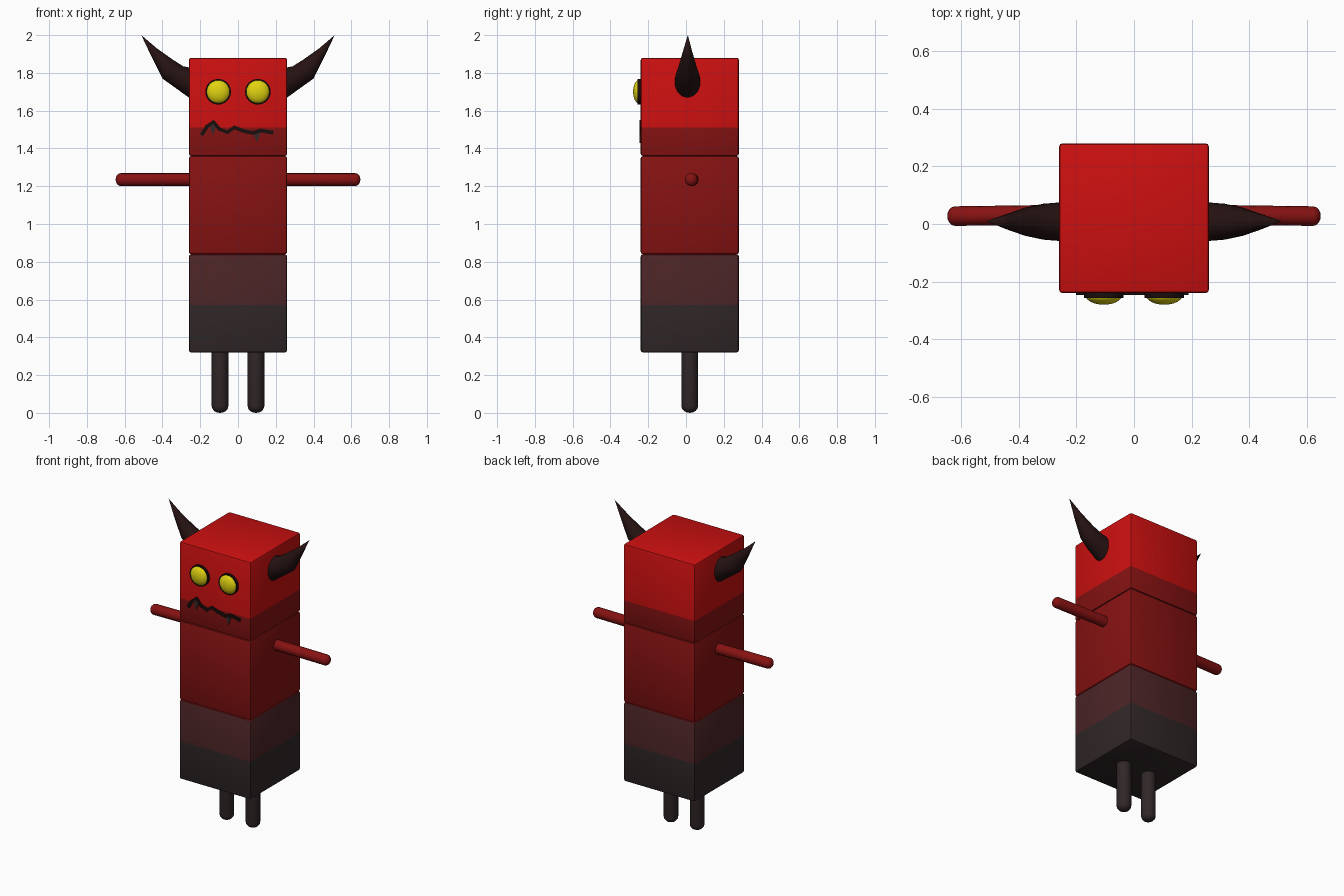
import bpy, bmesh, math
from mathutils import Vector, Matrix

if "Cube" in bpy.data.objects:
    bpy.data.objects.remove(bpy.data.objects["Cube"])


def material(name, rgb):
    m = bpy.data.materials.new(name)
    m.diffuse_color = (*rgb, 1)
    m.use_nodes = True
    m.node_tree.nodes["Principled BSDF"].inputs["Base Color"].default_value = m.diffuse_color
    return m


RED = material("bright red", (0.60, 0.005, 0.005))
DARK_RED = material("dark red", (0.24, 0.006, 0.006))
MAROON = material("dull maroon", (0.072, 0.018, 0.020))
CHARCOAL = material("charcoal", (0.030, 0.020, 0.021))
HORN = material("horn brown", (0.019, 0.006, 0.006))
BLACK = material("black", (0.010, 0.004, 0.004))
YELLOW = material("yellow", (0.75, 0.65, 0.005))
TOOTH = material("tooth grey", (0.04, 0.02, 0.02))

CY = 0.02  # body centre line in y


def finish(bm, name, mats, angle=35):
    bmesh.ops.recalc_face_normals(bm, faces=bm.faces)
    me = bpy.data.meshes.new(name)
    bm.to_mesh(me)
    bm.free()
    for m in mats:
        me.materials.append(m)
    ob = bpy.data.objects.new(name, me)
    bpy.context.collection.objects.link(ob)
    bpy.ops.object.select_all(action='DESELECT')
    ob.select_set(True)
    bpy.context.view_layer.objects.active = ob
    bpy.ops.object.shade_smooth_by_angle(angle=math.radians(angle))
    return ob


def block(name, z, mats, rule, split=None):
    """Bevelled cube with its base at z, coloured by face height."""
    bm = bmesh.new()
    bmesh.ops.create_cube(bm, size=0.52, matrix=Matrix.Translation((0, CY, z + 0.26)))
    bmesh.ops.bevel(bm, geom=bm.edges[:], offset=0.012, segments=2, profile=0.5, affect='EDGES')
    if split:
        bmesh.ops.bisect_plane(bm, geom=bm.verts[:] + bm.edges[:] + bm.faces[:],
                               plane_co=(0, 0, split), plane_no=(0, 0, 1))
    for f in bm.faces:
        f.material_index = rule(f.calc_center_median().z)
    return finish(bm, name, mats, 30)


def limb(name, start, end, radius, mat):
    """Round rod from start, rounded off at end."""
    a, b = Vector(start), Vector(end)
    d = b - a
    rot = d.to_track_quat('Z', 'Y').to_matrix().to_4x4()
    bm = bmesh.new()
    n = 16
    rings = [(0, radius), (d.length - radius * 0.8, radius)]
    rings += [(d.length - radius * 0.8 * (1 - math.sin(t)), radius * math.cos(t))
              for t in (0.4, 0.8, 1.2)]
    loops = [[bm.verts.new((r * math.cos(2 * math.pi * i / n), r * math.sin(2 * math.pi * i / n), h))
              for i in range(n)] for h, r in rings]
    for p, q in zip(loops, loops[1:]):
        for i in range(n):
            bm.faces.new((p[i], p[(i + 1) % n], q[(i + 1) % n], q[i]))
    bm.faces.new(loops[0])
    tip = bm.verts.new((0, 0, d.length))
    for i in range(n):
        bm.faces.new((loops[-1][i], loops[-1][(i + 1) % n], tip))
    bm.transform(Matrix.Translation(a) @ rot)
    return finish(bm, name, [mat], 50)


def horn(name, s):
    """Curved horn: rings between lower and upper outline points, with a y half width."""
    sections = [((0.24, 1.655), (0.24, 1.825), 0.070), ((0.33, 1.72), (0.29, 1.835), 0.064),
                ((0.40, 1.77), (0.345, 1.87), 0.050), ((0.455, 1.88), (0.43, 1.93), 0.026)]
    n = 14
    bm = bmesh.new()
    loops = []
    for lo, up, w in sections:
        lo, up = Vector(lo), Vector(up)
        mid, half = (lo + up) / 2, (up - lo) / 2
        ring = []
        for i in range(n):
            t = 2 * math.pi * i / n
            p = mid + half * math.cos(t)
            ring.append(bm.verts.new((s * p.x, 0.008 + w * math.sin(t), p.y)))
        loops.append(ring)
    for p, q in zip(loops, loops[1:]):
        for i in range(n):
            bm.faces.new((p[i], p[(i + 1) % n], q[(i + 1) % n], q[i]))
    bm.faces.new(loops[0])
    tip = bm.verts.new((s * 0.512, 0.01, 2.0))
    for i in range(n):
        bm.faces.new((loops[-1][i], loops[-1][(i + 1) % n], tip))
    return finish(bm, name, [HORN], 50)


def dome(name, centre, radius, depth, mat):
    """Flattened ball facing forward."""
    bm = bmesh.new()
    bmesh.ops.create_uvsphere(bm, u_segments=24, v_segments=12, radius=1)
    bm.transform(Matrix.Translation(centre) @ Matrix.Rotation(math.pi / 2, 4, 'X')
                 @ Matrix.Diagonal((radius, radius, depth, 1)))
    return finish(bm, name, [mat], 60)


def disc(name, centre, radius, depth, mat):
    bm = bmesh.new()
    bmesh.ops.create_cone(bm, cap_ends=True, segments=24, radius1=radius, radius2=radius, depth=depth)
    bm.transform(Matrix.Translation(centre) @ Matrix.Rotation(math.pi / 2, 4, 'X'))
    return finish(bm, name, [mat])


# Three stacked body blocks
block("head", 1.36, [RED, DARK_RED], lambda z: 0 if z > 1.51 else 1, 1.51)
block("torso", 0.84, [DARK_RED, RED], lambda z: 1 if z < 0.846 else 0)
block("lower_body", 0.32, [MAROON, CHARCOAL, DARK_RED],
      lambda z: 2 if z > 0.835 else 0 if z > 0.57 else 1, 0.57)

# Mirrored limbs, horns and eyes
for side, s in (("left", -1), ("right", 1)):
    limb(side + "_arm", (s * 0.22, 0.033, 1.235), (s * 0.648, 0.027, 1.235), 0.034, DARK_RED)
    limb(side + "_leg", (s * 0.095, CY, 0.34), (s * 0.095, CY, 0), 0.044, CHARCOAL)
    horn(side + "_horn", s)
    disc(side + "_eye_socket", (s * 0.105, -0.244, 1.70), 0.068, 0.024, BLACK)
    dome(side + "_eye", (s * 0.105, -0.248, 1.70), 0.063, 0.032, YELLOW)

# Wavy mouth: a thin raised strip following a line
line = [(-0.193, 1.47), (-0.165, 1.515), (-0.13, 1.542), (-0.10, 1.503), (-0.055, 1.485),
        (-0.02, 1.512), (0.03, 1.492), (0.08, 1.482), (0.12, 1.495), (0.187, 1.483)]
bm = bmesh.new()
pts = [Vector(p) for p in line]
rows = []
for i, p in enumerate(pts):
    t = (pts[min(i + 1, len(pts) - 1)] - pts[max(i - 1, 0)]).normalized()
    off = Vector((-t.y, t.x)) * 0.010
    rows.append([bm.verts.new((q.x, y, q.y)) for q, y in
                 ((p - off, -0.239), (p - off, -0.247), (p + off, -0.247), (p + off, -0.239))])
for a, b in zip(rows, rows[1:]):
    for i in range(4):
        bm.faces.new((a[i], a[(i + 1) % 4], b[(i + 1) % 4], b[i]))
bm.faces.new(rows[0])
bm.faces.new(rows[-1])
finish(bm, "mouth", [BLACK])

# Two fangs hanging from the mouth
for name, x, z, tip in (("left_fang", -0.133, 1.53, 1.467), ("right_fang", 0.10, 1.49, 1.43)):
    bm = bmesh.new()
    tri = [bm.verts.new(v) for v in ((x - 0.022, -0.246, z), (x + 0.022, -0.246, z), (x, -0.246, tip))]
    back = [bm.verts.new(v.co + Vector((0, 0.007, 0))) for v in tri]
    bm.faces.new(tri)
    bm.faces.new(back)
    for i in range(3):
        j = (i + 1) % 3
        bm.faces.new((tri[i], tri[j], back[j], back[i]))
    finish(bm, name, [TOOTH])
